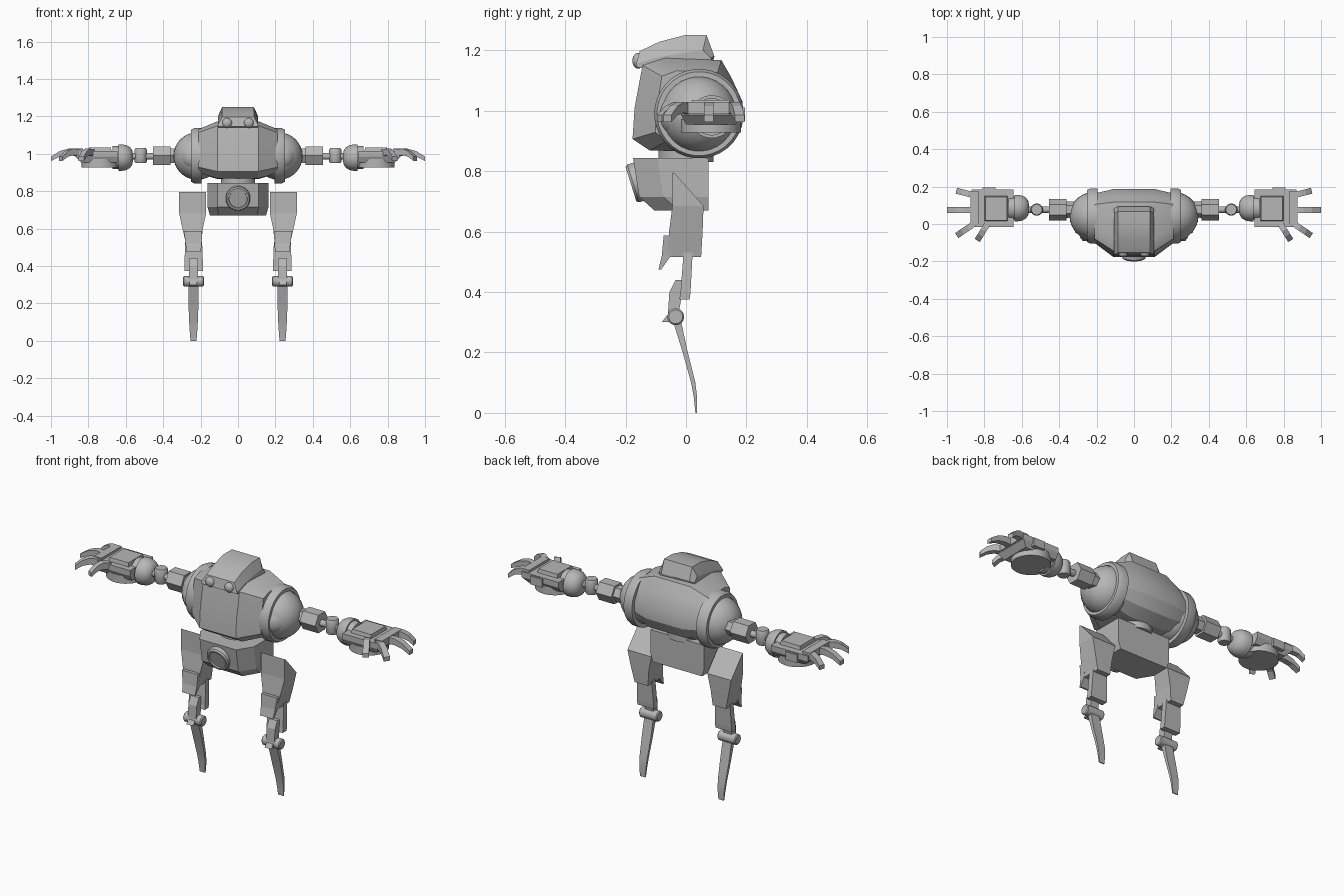
import bpy, bmesh, math
from mathutils import Vector, Matrix

if "Cube" in bpy.data.objects:
    bpy.data.objects.remove(bpy.data.objects["Cube"])

grey = bpy.data.materials.new("plain grey")
grey.diffuse_color = (0.47, 0.47, 0.47, 1)
grey.use_nodes = True
grey.node_tree.nodes["Principled BSDF"].inputs["Base Color"].default_value = grey.diffuse_color


def finish(name, bm, mirror=False, smooth=30):
    bmesh.ops.recalc_face_normals(bm, faces=bm.faces)
    me = bpy.data.meshes.new(name)
    bm.to_mesh(me)
    bm.free()
    me.materials.append(grey)
    ob = bpy.data.objects.new(name, me)
    bpy.context.collection.objects.link(ob)
    if smooth:
        bpy.ops.object.select_all(action='DESELECT')
        bpy.context.view_layer.objects.active = ob
        ob.select_set(True)
        bpy.ops.object.shade_smooth_by_angle(angle=math.radians(smooth))
    if mirror:
        ob.modifiers.new("mirror", 'MIRROR').use_mirror_merge = False
    return ob


def loft(name, rings, mirror=False, smooth=30, closed=False):
    """Skin a list of equal-length point loops; cap the ends unless closed."""
    bm = bmesh.new()
    loops = [[bm.verts.new(p) for p in r] for r in rings]
    n = len(loops[0])
    pairs = list(zip(loops, loops[1:])) + ([(loops[-1], loops[0])] if closed else [])
    for a, b in pairs:
        for i in range(n):
            j = (i + 1) % n
            bm.faces.new((a[i], a[j], b[j], b[i]))
    if not closed:
        bm.faces.new(loops[0])
        bm.faces.new(loops[-1])
    return finish(name, bm, mirror, smooth)


def lathe(name, centre, axis, profile, n=24, mirror=False, closed=False, smooth=35):
    """Turn (distance along axis, radius) pairs about an axis."""
    q = Vector((0, 0, 1)).rotation_difference(Vector(axis))
    c = Vector(centre)
    rings = [[c + q @ Vector((r * math.cos(t), r * math.sin(t), h))
              for t in (2 * math.pi * (i + .5) / n for i in range(n))] for h, r in profile]
    return loft(name, rings, mirror, smooth, closed)


def ball(name, centre, radius, scale=(1, 1, 1), mirror=True):
    bm = bmesh.new()
    bmesh.ops.create_uvsphere(bm, u_segments=28, v_segments=16, radius=radius)
    bmesh.ops.transform(bm, verts=bm.verts,
                        matrix=Matrix.Translation(centre) @ Matrix.Diagonal((*scale, 1)))
    return finish(name, bm, mirror, 60)


def rect(x0, x1, y0, y1, z):
    return [(x0, y0, z), (x1, y0, z), (x1, y1, z), (x0, y1, z)]


def box(name, x0, x1, y0, y1, z0, z1, mirror=True):
    return loft(name, [rect(x0, x1, y0, y1, z0), rect(x0, x1, y0, y1, z1)], mirror, 0)


# Torso shell: side profile lofted across x, shrinking towards the shoulders
side = [(-.177, .906), (-.12, .868), (.09, .865), (.155, .90), (.187, .96), (.187, 1.03),
        (.150, 1.11), (.117, 1.167), (-.07, 1.174), (-.144, 1.15), (-.17, 1.01)]


def torso_ring(x, ky, kz):
    return [(x, .045 + (y - .045) * (ky if y < 0 else .5 + .5 * ky), 1.0 + (z - 1.0) * kz)
            for y, z in side]


loft("torso", [torso_ring(-.21, .66, .76), torso_ring(-.11, 1, 1),
               torso_ring(.11, 1, 1), torso_ring(.21, .66, .76)], smooth=25)

# Head hump: trapezoid sections running front to back
loft("head", [[(-.108, y, b), (.108, y, b), (.108, y, m), (.085, y + .012, t),
               (-.085, y + .012, t), (-.108, y, m)]
              for y, b, m, t in [(-.165, 1.145, 1.155, 1.197), (-.10, 1.13, 1.175, 1.228),
                                 (-.015, 1.13, 1.19, 1.25), (.056, 1.13, 1.20, 1.25),
                                 (.082, 1.13, 1.175, 1.18)]], smooth=20)
ball("eye", (.058, -.158, 1.165), .026, (1, .75, 1))

# Shoulders: rim ring, dome and front bulge
lathe("shoulder_rim", (0, .043, .99), (1, 0, 0),
      [(.195, .125), (.195, .148), (.235, .148), (.252, .139), (.252, .122)],
      32, True, True)
ball("shoulder_dome", (.218, .043, .988), .127)
ball("shoulder_bulge", (.235, -.012, .985), .077)

# Arms
lathe("upper_arm", (0, .077, .99), (1, 0, 0),
      [(.31, .042), (.36, .044), (.36, .057), (.455, .057)], 6, True, smooth=0)
lathe("arm_rod", (0, .077, .987), (1, 0, 0), [(.44, .018), (.60, .018)], 12, True)
lathe("elbow", (.52, .077, .95), (0, 0, 1),
      [(0, .028), (.008, .033), (.072, .033), (.08, .028)], 20, True)
lathe("wrist", (0, .085, .98), (1, 0, 0),
      [(.562, .02), (.566, .04), (.578, .056), (.597, .067), (.618, .071), (.638, .071),
       (.638, .062), (.67, .062)], 28, True)

# Hands: palm slab, raised plate, round pad and fingers
loft("palm", [rect(.645, .84, .0, .165, .955), rect(.645, .87, -.015, .185, .985),
              rect(.645, .87, -.015, .185, 1.015)], True, 0)
loft("hand_plate", [rect(.675, .80, .015, .15, 1.01), rect(.68, .795, .02, .145, 1.035)],
     True, 0)
lathe("palm_pad", (.738, .083, .927), (0, 0, 1), [(0, .10), (.045, .10)], 28, True)
box("thumb_base", .74, .81, .165, .195, .965, 1.01)
box("knuckle_bar", .83, .875, .0, .175, .99, 1.028)


def finger(i, start, end, w):
    a, b = Vector((*start, 0)), Vector((*end, 0))
    d = (b - a).normalized()
    s = Vector((-d.y, d.x, 0)) * w
    up = Vector((0, 0, 1))
    rings = []
    for f, lo, hi in [(-.2, .985, 1.022), (.3, .993, 1.028), (.65, .985, 1.015), (1, .962, .985)]:
        p = a.lerp(b, f)
        rings.append([p - s + up * lo, p + s + up * lo, p + s + up * hi, p - s + up * hi])
    loft(f"finger_{i}", rings, True, 0)


for i, (s, e) in enumerate([((.86, .155), (.95, .178)), ((.865, .075), (1.0, .075)),
                            ((.86, -.002), (.948, -.062)), ((.79, -.01), (.838, -.088))]):
    finger(i + 1, s, e, .016)

# Waist and pelvis
lathe("waist", (0, 0, .83), (0, 0, 1), [(0, .092), (.06, .092)], 24)


def pelvis_ring(z, f, b, w):
    return [(-w, b, z), (w, b, z), (w, f + .08, z), (w * .68, f, z), (-w * .68, f, z),
            (-w, f + .08, z)]


loft("pelvis", [pelvis_ring(.67, -.105, .075, .15), pelvis_ring(.715, -.155, .075, .163),
                pelvis_ring(.843, -.175, .075, .163)], smooth=0)
lathe("pelvis_port", (0, -.125, .775), (0, -.95, -.3),
      [(0, .066), (.052, .066), (.06, .06), (.06, .05), (.053, .048)], 24)

# Legs
loft("thigh", [rect(.197, .277, -.063, .05, .515), rect(.188, .297, -.056, .055, .60),
               rect(.17, .315, -.045, .058, .685),
               [(.17, -.045, .796), (.315, -.045, .796), (.315, -.035, .79), (.17, -.035, .79)]],
     True, 0)
loft("knee_guard", [rect(.198, .276, -.091, -.082, .475), rect(.195, .28, -.08, -.05, .52),
                    rect(.192, .29, -.074, -.04, .587)], True, 0)
loft("upper_shin", [rect(.187, .287, -.022, .012, .375), rect(.187, .287, -.018, .015, .40),
                    rect(.192, .282, -.008, .022, .53)], True, 0)
loft("lower_shin", [rect(.213, .263, -.06, -.025, .325), rect(.213, .263, -.055, -.012, .40),
                    rect(.213, .263, -.035, -.015, .44)], True, 0)
lathe("ankle", (.238, -.034, .318), (1, 0, 0),
      [(-.055, .023), (-.05, .028), (.05, .028), (.055, .023)], 20, True)
loft("ankle_spur", [rect(.218, .258, -.08, -.03, .30), rect(.218, .258, -.064, -.03, .322)],
     True, 0)
loft("foot_blade", [rect(.238 - w, .238 + w, a, b, z) for z, a, b, w in
                    [(0, .031, .036, .016), (.05, .026, .037, .02), (.10, .017, .031, .023),
                     (.20, -.011, .006, .027), (.31, -.045, -.018, .027)]], True, 20)
